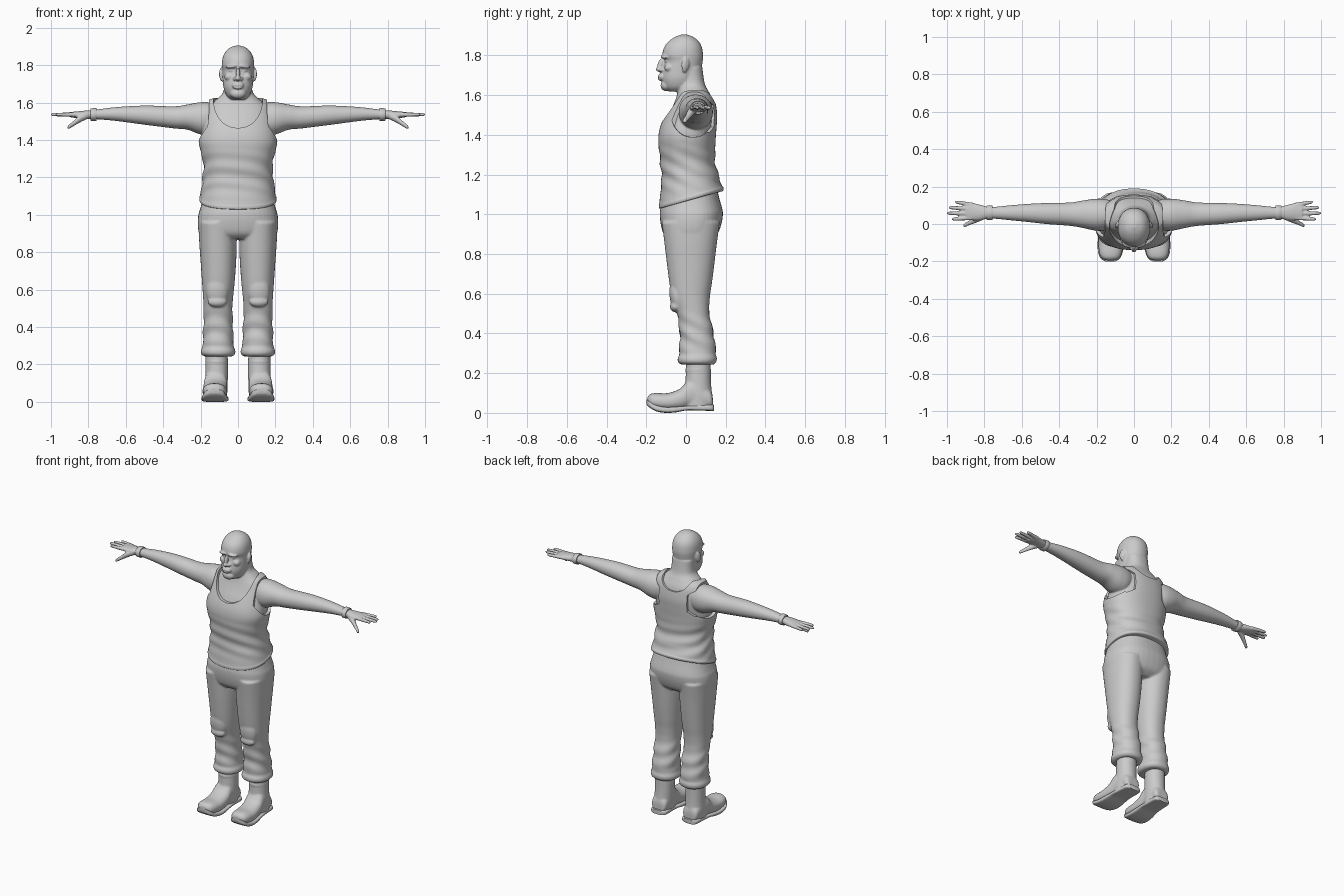
import bpy, bmesh, math
from mathutils import Matrix, Euler

AXES = {'x': (0, 1, 2), 'y': (1, 0, 2), 'z': (2, 0, 1)}


def spline(p, q, r, s, t):
    return 0.5 * (2*q + (r - p)*t + (2*p - 5*q + 4*r - s)*t*t + (3*q - p - 3*r + s)*t**3)


def loft(bm, rings, axis='z', n=2.0, steps=5, sides=40, s=1):
    """Closed tube; ring = (position on axis, min and max of the two other coordinates)."""
    dense = []
    for i in range(len(rings) - 1):
        four = [rings[max(i - 1, 0)], rings[i], rings[i + 1], rings[min(i + 2, len(rings) - 1)]]
        for k in range(steps):
            if steps == 1:
                dense.append(rings[i])
            else:
                dense.append([spline(*c, k / steps) for c in zip(*four)])
    dense.append(rings[-1])
    loops = []
    for t, u0, u1, v0, v1 in dense:
        loop = []
        for k in range(sides):
            a = 2 * math.pi * k / sides
            c, d = [math.copysign(abs(w) ** (2 / n), w) for w in (math.cos(a), math.sin(a))]
            co = [0, 0, 0]
            for ax, val in zip(AXES[axis], (t, (u0+u1)/2 + c*(u1-u0)/2, (v0+v1)/2 + d*(v1-v0)/2)):
                co[ax] = val
            loop.append(bm.verts.new((co[0] * s, co[1], co[2])))
        loops.append(loop)
    for a, b in zip(loops, loops[1:]):
        for k in range(sides):
            bm.faces.new((a[k], a[(k+1) % sides], b[(k+1) % sides], b[k]))
    bm.faces.new(loops[0])
    bm.faces.new(loops[-1])


def blob(bm, loc, size, rot=(0, 0, 0)):
    bmesh.ops.create_uvsphere(bm, u_segments=20, v_segments=12, radius=1,
                              matrix=Matrix.LocRotScale(loc, Euler(rot), size))


def sym(rows):
    return [(z, -x, x, a, b) for z, x, a, b in rows]


def wrinkle(bm, z0, z1, amp, freq):
    bm.normal_update()
    for v in bm.verts:
        if z0 < v.co.z < z1:
            fade = math.sin(math.pi * (v.co.z - z0) / (z1 - z0))
            v.co += v.normal * amp * fade * math.sin(v.co.z*freq + 9*v.co.x + 5*math.sin(8*v.co.y))


def finish(name, bm, voxel=0, smooth=4):
    bmesh.ops.recalc_face_normals(bm, faces=bm.faces[:])
    me = bpy.data.meshes.new(name)
    bm.to_mesh(me)
    bm.free()
    ob = bpy.data.objects.new(name, me)
    bpy.context.collection.objects.link(ob)
    if voxel:
        r = ob.modifiers.new("blend", 'REMESH')
        r.mode, r.voxel_size, r.use_smooth_shade = 'VOXEL', voxel, True
        m = ob.modifiers.new("soften", 'SMOOTH')
        m.factor, m.iterations = 0.5, smooth
    return ob


def smooth_angle(ob):
    bpy.ops.object.select_all(action='DESELECT')
    ob.select_set(True)
    bpy.context.view_layer.objects.active = ob
    bpy.ops.object.convert(target='MESH')
    bpy.ops.object.shade_smooth_by_angle(angle=math.radians(40))


# --- body: chest, neck, head, arms and hands blended into one skin
bm = bmesh.new()
loft(bm, sym([(1.30, .172, -.115, .13), (1.40, .19, -.12, .135), (1.48, .185, -.095, .145),
              (1.54, .174, -.068, .142), (1.58, .158, -.052, .133), (1.62, .112, -.042, .113),
              (1.66, .078, -.04, .094), (1.74, .073, -.035, .082)]), n=2.3)
# skull and jaw
loft(bm, sym([(1.617, .036, -.085, -.01), (1.64, .062, -.11, .04), (1.68, .077, -.121, .06),
              (1.72, .081, -.118, .075), (1.77, .084, -.108, .084), (1.80, .087, -.119, .086),
              (1.84, .082, -.11, .08), (1.87, .068, -.088, .064), (1.893, .045, -.055, .036),
              (1.905, .012, -.022, .004)]), n=2.15)
# face
blob(bm, (0, -.128, 1.752), (.011, .016, .036), (-.25, 0, 0))
blob(bm, (0, -.135, 1.73), (.015, .017, .013))
blob(bm, (0, -.122, 1.692), (.033, .017, .02))
blob(bm, (0, -.132, 1.694), (.026, .011, .007))
blob(bm, (0, -.13, 1.68), (.024, .011, .008))
blob(bm, (0, -.1, 1.648), (.042, .028, .028))
for s in (1, -1):
    blob(bm, (s*.034, -.108, 1.793), (.032, .018, .01), (0, s*.1, s*.3))
    blob(bm, (s*.034, -.09, 1.772), (.016, .016, .011))
    blob(bm, (s*.046, -.085, 1.738), (.027, .024, .022))
    blob(bm, (s*.017, -.122, 1.727), (.011, .014, .01))
    blob(bm, (s*.09, -.003, 1.755), (.009, .021, .034), (-.15, 0, s*.35))
    blob(bm, (s*.087, -.008, 1.73), (.009, .012, .016))
    # arm and palm
    loft(bm, [(.07, 0, .1, 1.48, 1.585), (.14, -.03, .13, 1.43, 1.6), (.20, -.036, .135, 1.43, 1.602),
              (.27, -.022, .126, 1.455, 1.59), (.34, -.01, .115, 1.462, 1.58),
              (.47, 0, .112, 1.478, 1.584), (.56, .01, .108, 1.49, 1.582), (.66, .02, .1, 1.503, 1.575),
              (.74, .028, .092, 1.51, 1.565), (.78, .029, .092, 1.512, 1.56), (.82, .02, .102, 1.513, 1.557),
              (.87, .02, .113, 1.518, 1.552), (.90, .028, .108, 1.523, 1.55)], 'x', 2.1, s=s)
    # fingers
    for y0, y1, tip in ((.033, .026, .972), (.056, .058, .998), (.08, .088, .988), (.102, .118, .955)):
        f = lambda t, r: (.86 + (tip - .86)*t, y0 + (y1-y0)*t - r, y0 + (y1-y0)*t + r, 1.536 - r, 1.536 + r)
        loft(bm, [f(0, .012), f(.5, .0108), f(.85, .0095), f(.97, .0075), f(1.02, .004)], 'x', sides=14, s=s)
    # thumb
    loft(bm, [(.79, .03, .07, 1.52, 1.55), (.84, .008, .045, 1.496, 1.536), (.88, -.006, .02, 1.473, 1.502),
              (.905, -.018, .004, 1.459, 1.481), (.912, -.014, -.003, 1.46, 1.47)], 'x', sides=16, s=s)
finish("body", bm, .0045, 3)

# --- wristbands
for s, side in ((1, "left"), (-1, "right")):
    bm = bmesh.new()
    loft(bm, [(.756, .025, .095, 1.507, 1.567), (.759, .021, .099, 1.502, 1.571),
              (.785, .022, .099, 1.503, 1.569), (.788, .026, .095, 1.507, 1.565)], 'x', steps=2, s=s)
    smooth_angle(finish(side + "_wristband", bm))

# --- vest with tilted hem, neck opening and armholes cut out
bm = bmesh.new()
loft(bm, sym([(1.07, .196, -.127, .176), (1.072, .204, -.135, .186), (1.085, .207, -.137, .187),
              (1.10, .202, -.134, .18), (1.15, .194, -.128, .17), (1.20, .188, -.123, .156),
              (1.27, .184, -.13, .146), (1.34, .2, -.137, .148), (1.39, .21, -.139, .15),
              (1.44, .206, -.13, .154), (1.50, .196, -.106, .157), (1.56, .184, -.076, .149),
              (1.59, .176, -.06, .139), (1.612, .16, -.05, .126), (1.624, .13, -.042, .11)]),
     n=2.3, steps=6, sides=72)
for v in bm.verts:
    v.co.z += .28 * (v.co.y - .015) * max(0, min(1, (1.3 - v.co.z) / .2))
wrinkle(bm, 1.08, 1.36, .004, 75)
vest = finish("vest", bm)
bm = bmesh.new()
loft(bm, [(-.3, -.132, .132, 1.465, 1.8), (.0, -.132, .132, 1.465, 1.8),
          (.08, -.115, .115, 1.555, 1.8), (.3, -.115, .115, 1.555, 1.8)], 'y', 2.2, 1, 64)
for s in (1, -1):
    loft(bm, [(.105, .08, .19, 1.44, 1.55), (.148, .0, .18, 1.41, 1.58), (.163, -.08, .155, 1.39, 1.68),
              (.3, -.085, .14, 1.385, 1.68)], 'x', 2.2, 1, 64, s)
cutter = finish("vest_cutter", bm)
cutter.hide_render = True
cut = vest.modifiers.new("openings", 'BOOLEAN')
cut.operation, cut.object, cut.solver, cut.use_self = 'DIFFERENCE', cutter, 'EXACT', True
smooth_angle(vest)
bpy.data.objects.remove(cutter)

# --- trousers: hips, legs, knee patches and gathered cuffs
bm = bmesh.new()
loft(bm, sym([(1.15, .178, -.108, .15), (1.08, .19, -.12, .168), (1.03, .203, -.129, .182),
              (1.0, .212, -.132, .186), (.95, .215, -.127, .178), (.90, .208, -.112, .158),
              (.87, .18, -.08, .12)]), n=2.4)
for s in (1, -1):
    loft(bm, [(.96, .012, .212, -.122, .17), (.85, .007, .207, -.108, .155), (.75, .01, .2, -.096, .143),
              (.65, .017, .193, -.083, .13), (.58, .024, .188, -.07, .12), (.50, .03, .184, -.045, .118),
              (.40, .027, .185, -.031, .138), (.32, .024, .188, -.034, .15), (.295, .022, .19, -.034, .15),
              (.275, .014, .198, -.042, .156), (.255, .016, .196, -.04, .152), (.243, .03, .18, -.025, .14)],
         n=2.2, steps=6, s=s)
    blob(bm, (s*.111, -.046, .59), (.06, .037, .085), (.12, 0, 0))
    blob(bm, (s*.111, -.055, .535), (.052, .026, .028))
wrinkle(bm, .28, .52, .004, 70)
finish("trousers", bm, .0065, 4)

# --- boots
for s, side in ((1, "left"), (-1, "right")):
    bm = bmesh.new()
    loft(bm, [(.30, .056, .172, 0, .125), (.2, .054, .174, -.001, .125), (.14, .054, .175, -.006, .127),
              (.08, .056, .178, -.02, .132), (.02, .06, .175, -.02, .132)], n=2.1, s=s)
    loft(bm, [(.135, .08, .152, .025, .08), (.12, .064, .17, .02, .12), (.05, .06, .178, .02, .17),
              (.01, .058, .182, .02, .165), (-.03, .057, .186, .015, .122), (-.09, .057, .19, .012, .1),
              (-.15, .064, .187, .018, .1), (-.18, .077, .175, .03, .095), (-.194, .1, .152, .045, .08)],
         'y', 2.3, s=s)
    blob(bm, (s*.114, .06, .215), (.062, .066, .012))
    finish(side + "_boot", bm, .006, 3)
    # sole, curling up at the toe, with a heel block
    bm = bmesh.new()
    loft(bm, [(.142, .082, .152, .01, .04), (.125, .06, .172, .01, .042), (.05, .058, .178, .012, .04),
              (.0, .055, .183, .012, .035), (-.05, .052, .19, .003, .032), (-.1, .052, .194, .0, .03),
              (-.15, .06, .192, .008, .04), (-.185, .076, .178, .028, .06), (-.2, .1, .152, .044, .07)],
         'y', 4, s=s)
    smooth_angle(finish(side + "_boot_sole", bm))
